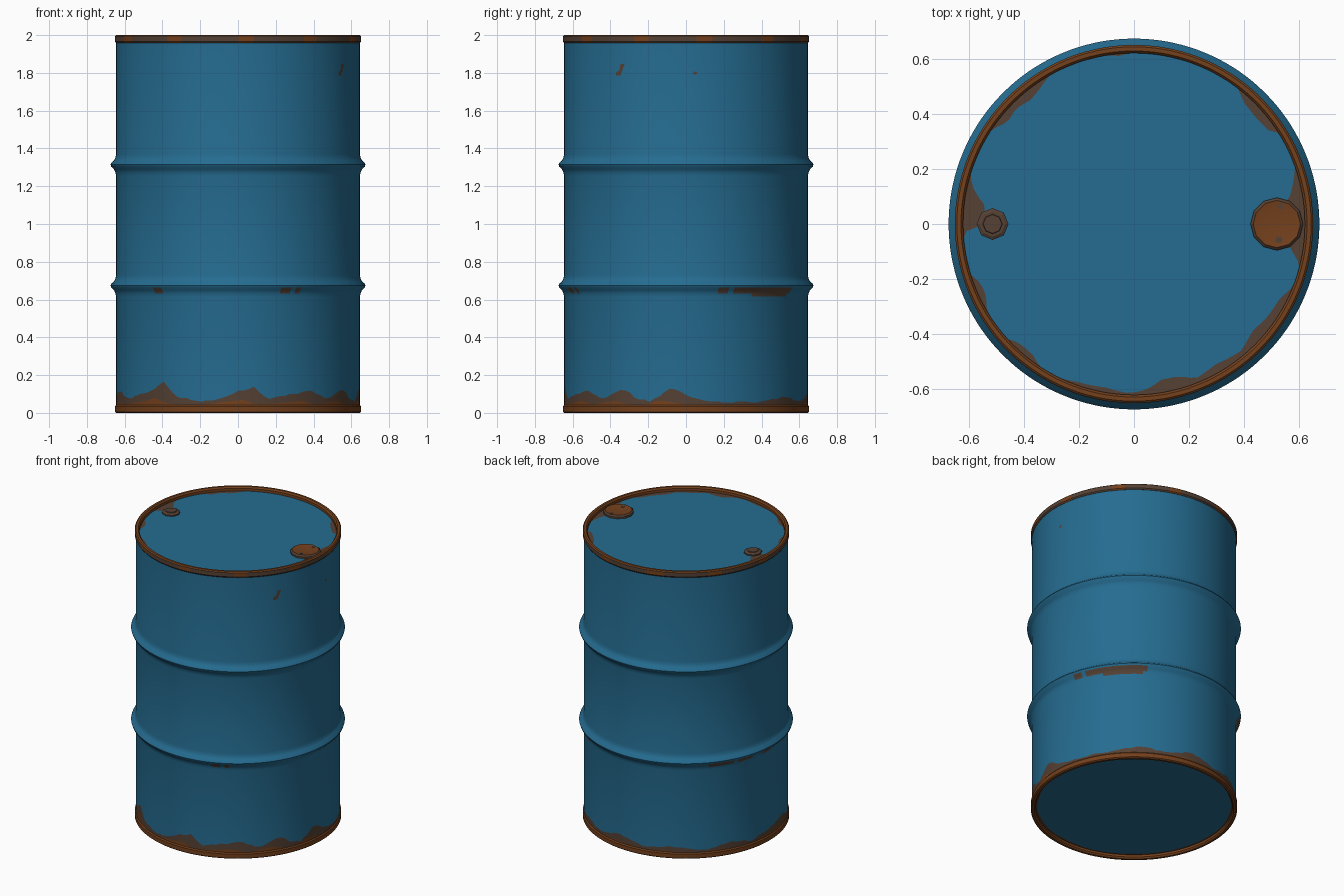
import bpy, bmesh, math, random

if "Cube" in bpy.data.objects:
    bpy.data.objects.remove(bpy.data.objects["Cube"])

random.seed(4)
N = 144  # sides of every turned part


def material(name, rgb):
    m = bpy.data.materials.new(name)
    m.diffuse_color = (*rgb, 1)
    m.use_nodes = True
    m.node_tree.nodes["Principled BSDF"].inputs["Base Color"].default_value = m.diffuse_color
    return m


BLUE, DARK, ORANGE = 0, 1, 2
MATS = [material("blue_paint", (0.0185, 0.150, 0.282)),
        material("dark_rust", (0.090, 0.052, 0.034)),
        material("orange_rust", (0.175, 0.052, 0.012))]


def finish(name, bm, angle=35):
    bmesh.ops.remove_doubles(bm, verts=bm.verts, dist=1e-5)
    me = bpy.data.meshes.new(name)
    bm.to_mesh(me)
    bm.free()
    for m in MATS:
        me.materials.append(m)
    for p in me.polygons:
        p.use_smooth = True
    me.set_sharp_from_angle(angle=math.radians(angle))
    ob = bpy.data.objects.new(name, me)
    bpy.context.collection.objects.link(ob)
    return ob


def lathe(name, rings, rule, closed=False, sides=N, centre=(0, 0), angle=35):
    """rings: (r, z) pairs, or functions of the angle in degrees giving them.
    rule(band, degrees) gives the material index."""
    bm = bmesh.new()
    grid = []
    for ring in rings:
        row = []
        for i in range(sides):
            d = 360 * i / sides
            r, z = ring(d) if callable(ring) else ring
            t = math.radians(d)
            row.append(bm.verts.new((centre[0] + r * math.cos(t), centre[1] + r * math.sin(t), z)))
        grid.append(row)
    for k in range(len(grid) if closed else len(grid) - 1):
        a, b = grid[k], grid[(k + 1) % len(grid)]
        for i in range(sides):
            j = (i + 1) % sides
            f = bm.faces.new((a[i], a[j], b[j], b[i]))
            f.material_index = rule(k, 360 * (i + 0.5) / sides)
    return finish(name, bm, angle)


def lookup(table):
    """Periodic linear interpolation of (degrees, value) points."""
    def f(d):
        for (a, va), (b, vb) in zip(table, table[1:] + [(table[0][0] + 360, table[0][1])]):
            for e in (d, d + 360):
                if a <= e <= b:
                    return va + (vb - va) * (e - a) / (b - a)
        return table[0][1]
    return f


# Edge of the rust climbing from the floor: angle, height
rust_height = lookup([(4, .08), (18, .05), (28, .065), (38, .055), (52, .085), (68, .06), (85, .10),
                      (100, .06), (118, .085), (135, .055), (150, .09), (165, .06), (185, .10),
                      (198, .11), (206, .07), (214, .09), (225, .12), (232, .165), (240, .09),
                      (247, .07), (256, .06), (264, .09), (270, .115), (278, .14), (283, .075),
                      (290, .085), (298, .10), (306, .125), (316, .07), (324, .11), (329, .13),
                      (335, .085), (343, .055), (353, .13)])
jitter = [random.uniform(-.006, .006) for _ in range(N)]


def dark_edge(d):
    return (.645, max(.045, rust_height(d) + jitter[round(d / 360 * N) % N]))


def orange_edge(d):
    return (.645, .042 + max(0, (rust_height((d + 5) % 360) - .07) * .4))


# Rust under the lower rib: start, end degrees
rib_rust = [(14, 21), (23, 30), (31, 58), (138, 152), (156, 166), (172, 180),
            (228, 232), (290, 294), (297, 301)]


def rib(z):
    return [(.645, z - .06), (.649, z - .042), (.656, z - .026), (.671, z - .012),
            (.675, z), (.671, z + .009), (.656, z + .022), (.649, z + .036), (.645, z + .055)]


def body_rule(k, d):
    if k == 0:
        return ORANGE
    if k == 1:
        return DARK
    if k in (4, 5) and any(a <= d <= b for a, b in rib_rust):
        return DARK
    if k == 3 and 32 < d < 56:
        return DARK
    return BLUE


lathe("drum_body", [(.645, .03), orange_edge, dark_edge] + rib(.675) + rib(1.315) + [(.645, 1.965)],
      body_rule)


# Rolled rims
def rim(name, z, s, side):
    prof = [(.645, 0), (.652, .006), (.652, .034), (.646, .042), (.622, .042), (.622, .010), (.630, 0)]
    lathe(name, [(r, z + s * h) for r, h in prof],
          lambda k, d: side(d) if k in (1, 2) else ORANGE, closed=True)


rim("top_rim", 2.0, -1, lambda d: ORANGE if math.sin(d * .19) > .75 else DARK)
rim("bottom_rim", 0.0, 1, lambda d: ORANGE)

# Lid with rust creeping in from the rim: angle, depth
lid_rust = lookup([(5, .1), (10, .05), (16, .02), (20, .002), (32, .002), (35, .03), (41, .038),
                   (48, .03), (53, .002), (91, .002), (95, .012), (100, .002), (119, .002),
                   (126, .03), (130, .038), (136, .025), (141, .036), (147, .002), (163, .002),
                   (168, .03), (173, .08), (180, .08), (183, .002), (197, .002), (201, .028),
                   (206, .028), (211, .002), (222, .002), (226, .025), (232, .025), (237, .002),
                   (244, .002), (250, .015), (260, .022), (268, .01), (274, .02), (280, .05),
                   (286, .05), (292, .02), (300, .035), (310, .022), (318, .045), (325, .035),
                   (333, .03), (339, .002), (346, .002), (350, .04), (358, .1)])
LID = 1.972
lathe("lid", [(.626, LID), lambda d: (.626 - lid_rust(d), LID), (.4, LID), (0, LID)],
      lambda k, d: DARK if k == 0 else BLUE)

# Underside, slightly recessed
lathe("base", [(0, .025), lambda d: (.612 - .12 * max(0, rust_height(d) - .07), .025), (.626, .025)],
      lambda k, d: DARK if k == 1 else BLUE)

# Screw plugs in the lid
lathe("large_plug", [(.096, LID - .01), (.096, LID + .012), (.086, LID + .021), (.078, LID + .019),
                     (0, LID + .019)],
      lambda k, d: DARK if k < 2 else ORANGE, sides=12, centre=(.52, 0), angle=20)
for n, (x, y, r) in enumerate([(.535, .065, .012), (.527, -.057, .014)]):
    lathe(f"plug_pit_{n + 1}", [(r, LID + .018), (r, LID + .021), (0, LID + .021)],
          lambda k, d: DARK, sides=6, centre=(x, y))
lathe("small_plug", [(.058, LID - .01), (.058, LID + .008), (.046, LID + .014), (.036, LID + .014),
                     (.034, LID + .018), (0, LID + .018)],
      lambda k, d: DARK, sides=8, centre=(-.515, 0), angle=20)


# Scratches in the paint, as thin plates (degrees, height)
def scratch(name, pts):
    bm = bmesh.new()
    vs = []
    for d, z in pts:
        t = math.radians(d)
        vs.append(bm.verts.new((.648 * math.cos(t), .648 * math.sin(t), z)))
    bm.faces.new(vs).material_index = DARK
    finish(name, bm)


scratch("large_scratch", [(-35, 1.785), (-32.5, 1.785), (-31.5, 1.81), (-30, 1.85), (-32.5, 1.845),
                          (-33, 1.815), (-35, 1.80)])
scratch("small_scratch", [(3, 1.795), (4.5, 1.79), (5.5, 1.80), (4, 1.808)])
